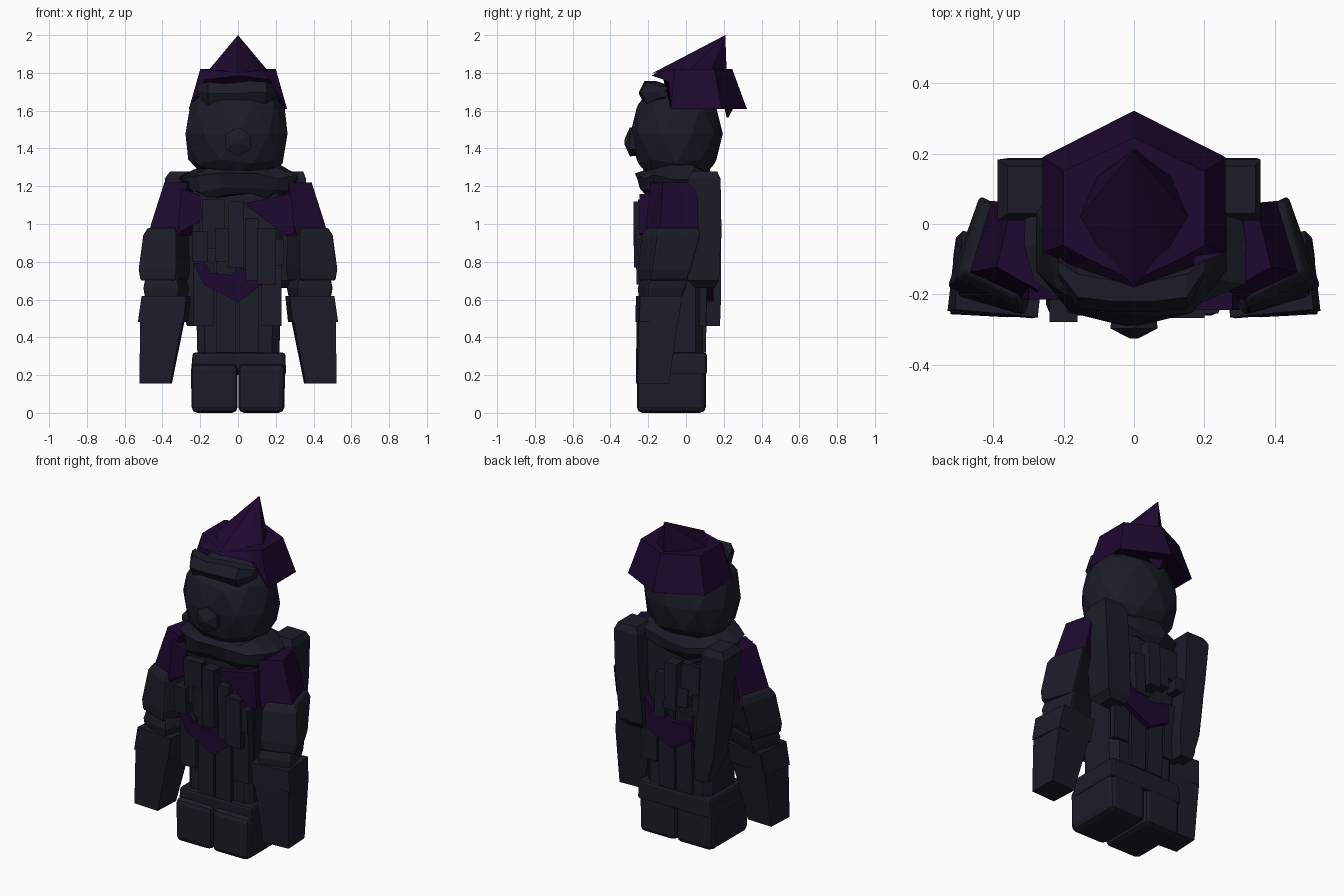
import bpy, bmesh, math, random
from mathutils import Vector

random.seed(4)


def material(name, rgb):
    m = bpy.data.materials.new(name)
    m.diffuse_color = (*rgb, 1)
    return m


SLATE = material("dark slate", (0.0112, 0.0117, 0.0205))
PURPLE = material("deep purple", (0.0128, 0.0026, 0.0285))


def finish(bm, name, mat, bevel=0.0):
    bmesh.ops.recalc_face_normals(bm, faces=bm.faces)
    me = bpy.data.meshes.new(name)
    bm.to_mesh(me)
    bm.free()
    me.materials.append(mat)
    ob = bpy.data.objects.new(name, me)
    bpy.context.collection.objects.link(ob)
    if bevel:
        b = ob.modifiers.new("bevel", 'BEVEL')
        b.width, b.segments = bevel, 2
    return ob


def skin(name, rings, mat, bevel=0.0):
    """Join equally long rings of points, capping both ends."""
    bm = bmesh.new()
    vs = [[bm.verts.new(p) for p in r] for r in rings]
    n = len(vs[0])
    for a, b in zip(vs, vs[1:]):
        for i in range(n):
            j = (i + 1) % n
            bm.faces.new((a[i], a[j], b[j], b[i]))
    bm.faces.new(vs[0])
    bm.faces.new(vs[-1])
    return finish(bm, name, mat, bevel)


def loft(name, rows, mat=SLATE, s=1, cut=0.0, turn=0.0, bevel=0.0):
    """Rows are (z, x0, x1, y0, y1), mirrored by s; cut chamfers the corners,
    turn yaws the section inside its bounds."""
    rings = []
    for z, x0, x1, y0, y1 in rows:
        w, h, c = (x1 - x0) * turn, (y1 - y0) * turn, cut
        if c:
            pts = [(x0 + c, y0), (x1 - c, y0), (x1, y0 + c), (x1, y1 - c),
                   (x1 - c, y1), (x0 + c, y1), (x0, y1 - c), (x0, y0 + c)]
        else:
            pts = [(x0 + w, y0), (x1, y0 + h), (x1 - w, y1), (x0, y1 - h)]
        rings.append([(x * s, y, z) for x, y in pts])
    return skin(name, rings, mat, bevel)


def blob(name, centre, size, power=1.0, mat=SLATE):
    """Faceted ball; a power below one makes it boxier."""
    bm = bmesh.new()
    bmesh.ops.create_icosphere(bm, subdivisions=2, radius=1)
    for v in bm.verts:
        v.co = Vector(c + math.copysign(abs(k) ** power, k) * r for c, k, r in zip(centre, v.co, size))
    return finish(bm, name, mat)


def slab(name, pts, y0, y1, mat):
    """Polygon in x and z, extruded from y0 to y1."""
    return skin(name, [[(x, y, z) for x, z in pts] for y in (y0, y1)], mat)


SIDES = ((1, "left"), (-1, "right"))

# Boots and the hem above them
for s, side in SIDES:
    loft(side + "_boot", [(0, 0.002, 0.245, -0.26, 0.105), (0.26, 0.002, 0.25, -0.26, 0.105)],
         s=s, bevel=0.03)
loft("robe_hem", [(0.2, -0.25, 0.255, -0.225, 0.11), (0.32, -0.24, 0.25, -0.225, 0.11)], bevel=0.015)

# Robe skirt and torso
loft("robe_body", [(0.3, -0.215, 0.22, -0.2, 0.09), (0.7, -0.225, 0.225, -0.2, 0.09),
                   (0.95, -0.24, 0.24, -0.21, 0.1), (1.2, -0.24, 0.24, -0.2, 0.09)], cut=0.04)
for i in range(4):
    x = -0.235 + i * 0.12
    low = 0.46 if i in (0, 3) else 0.32
    loft("front_panel", [(low, x, x + 0.105, -0.225, -0.18), (0.8, x, x + 0.105, -0.225, -0.18)])
    loft("back_panel", [(low, x, x + 0.105, 0.07, 0.105), (0.8, x, x + 0.105, 0.07, 0.115)])

# Pointed purple sash, front and back
slab("front_sash", [(-0.235, 0.79), (-0.18, 0.8), (-0.14, 0.74), (-0.03, 0.73), (0.0, 0.77),
                    (0.2, 0.73), (0.1, 0.66), (0.0, 0.585), (-0.18, 0.68)], -0.24, -0.18, PURPLE)
slab("back_sash", [(0.225, 0.92), (0.13, 0.79), (0.0, 0.75), (-0.13, 0.77), (-0.13, 0.66),
                   (0.0, 0.59), (0.2, 0.69)], 0.08, 0.145, PURPLE)

# Hanging strips on chest and back: x0, x1, bottom, top
strips = [(-0.19, -0.07, 0.87, 1.13), (-0.12, -0.05, 0.8, 0.98), (-0.05, 0.03, 0.77, 1.12),
          (0.04, 0.11, 0.7, 1.03), (0.10, 0.2, 0.68, 0.98), (-0.24, -0.16, 0.8, 0.96), (0.17, 0.24, 0.78, 0.92)]
for i, (x0, x1, z0, z1) in enumerate(strips):
    d = 0.012 * (i % 3)
    loft("chest_strip", [(z0, x0, x1, -0.25 - d, -0.19), (z1, x0, x1, -0.255 - d, -0.19)])
    if i not in (4, 6):
        loft("back_strip", [(z0 + 0.07, x0, x1, 0.08, 0.15 + d), (z1, x0, x1, 0.08, 0.14 + d)])

# Purple lapels reaching from the shoulders to the chest
slab("left_lapel", [(0.03, 1.11), (0.28, 1.16), (0.3, 0.95), (0.25, 0.94)], -0.245, -0.17, PURPLE)
slab("right_lapel", [(-0.3, 1.19), (-0.2, 1.15), (-0.19, 1.02), (-0.32, 0.95)], -0.215, -0.15, PURPLE)
slab("back_lapel", [(-0.2, 1.16), (-0.04, 1.1), (-0.12, 1.03), (-0.2, 1.05)], 0.08, 0.115, PURPLE)

# Crumpled scarf around the neck
N = 14
rings = []
for z, rx, ry in ((1.15, 0.22, 0.16), (1.19, 0.28, 0.195), (1.25, 0.325, 0.205), (1.3, 0.22, 0.18)):
    row = []
    for i in range(N):
        a = math.tau * i / N
        k = random.uniform(0.93, 1.06)
        c, q = (math.copysign(abs(f(a)) ** 0.8, f(a)) for f in (math.cos, math.sin))
        row.append((rx * k * c, -0.06 + ry * k * q, z + random.uniform(-0.025, 0.02)))
    rings.append(row)
skin("scarf", rings, SLATE)

# Arms: yawed shoulder and upper sleeve, elbow, wrist cuff, straight forearm
for s, side in SIDES:
    loft(side + "_shoulder", [(0.94, 0.25, 0.475, -0.215, 0.065), (1.0, 0.235, 0.46, -0.21, 0.065),
                              (1.22, 0.225, 0.39, -0.19, 0.06)], s=s, mat=PURPLE, turn=0.27)
    loft(side + "_upper_sleeve", [(0.70, 0.26, 0.52, -0.252, 0.005), (0.76, 0.25, 0.53, -0.257, 0.03),
                                  (0.94, 0.26, 0.505, -0.24, 0.08), (0.98, 0.28, 0.48, -0.21, 0.07)],
         s=s, turn=0.27, bevel=0.012)
    loft(side + "_elbow", [(0.58, 0.27, 0.49, -0.25, -0.03), (0.66, 0.255, 0.505, -0.26, 0.0),
                           (0.73, 0.28, 0.49, -0.24, 0.02)], s=s, turn=0.22, bevel=0.015)
    loft(side + "_wrist_cuff", [(0.48, 0.265, 0.53, -0.268, -0.04), (0.62, 0.25, 0.51, -0.265, -0.02)],
         s=s, turn=0.09)
    loft(side + "_forearm", [(0.155, 0.35, 0.522, -0.265, -0.09), (0.5, 0.28, 0.518, -0.262, -0.04)],
         s=s, turn=0.05)

# Long slabs hanging behind the shoulders
loft("left_back_slab", [(0.66, 0.19, 0.29, 0.05, 0.15), (0.7, 0.17, 0.33, 0.01, 0.175),
                        (1.0, 0.19, 0.35, 0.01, 0.187), (1.24, 0.2, 0.36, 0.01, 0.183),
                        (1.278, 0.22, 0.345, 0.03, 0.165)])
loft("right_back_slab", [(0.46, -0.27, -0.19, 0.1, 0.18), (0.6, -0.31, -0.18, 0.05, 0.185),
                         (1.0, -0.36, -0.22, 0.01, 0.187), (1.24, -0.388, -0.23, 0.01, 0.183),
                         (1.278, -0.36, -0.25, 0.03, 0.165)])

# Head, gem-like nose and heavy brow
blob("head", (-0.008, -0.05, 1.478), (0.283, 0.245, 0.285), 0.92)
nose = [[(r * math.sin(math.tau * i / 6), y, 1.435 + r * math.cos(math.tau * i / 6)) for i in range(6)]
        for y, r in ((-0.2, 0.07), (-0.297, 0.077), (-0.326, 0.012))]
skin("nose", nose, SLATE)
brow = []
for x, y, z, h, d in ((-0.215, -0.12, 1.71, 0.03, 0.03), (-0.16, -0.175, 1.69, 0.065, 0.065),
                      (-0.06, -0.19, 1.69, 0.055, 0.06), (0.06, -0.19, 1.695, 0.065, 0.06),
                      (0.15, -0.175, 1.695, 0.06, 0.065), (0.2, -0.12, 1.7, 0.03, 0.03)):
    brow.append([(x, y + d * math.cos(a), z + h * math.sin(a) * 1.1) for a in (math.tau * i / 6 for i in range(6))])
skin("brow", brow, SLATE)

# Six-sided hood with raised front edge
rim = [(0, 0.322, 1.61), (0.26, 0.19, 1.61), (0.26, -0.08, 1.61), (0.17, -0.12, 1.765),
       (0, -0.18, 1.785), (-0.17, -0.12, 1.765), (-0.26, -0.08, 1.61), (-0.26, 0.19, 1.61)]
crown = [(0, 0.245, 1.82), (0.2, 0.15, 1.82), (0.2, -0.06, 1.82), (0.13, -0.1, 1.815),
         (0, -0.16, 1.8), (-0.13, -0.1, 1.815), (-0.2, -0.06, 1.82), (-0.2, 0.15, 1.82)]
skin("hood", [rim, crown], PURPLE)

# Leaning peak on top of the hood
base = [(0, 0.215, 1.81), (0.11, 0.13, 1.81), (0.155, 0.02, 1.815), (0.1, -0.08, 1.81),
        (0, -0.175, 1.8), (-0.1, -0.08, 1.81), (-0.155, 0.02, 1.815), (-0.11, 0.13, 1.81)]
bm = bmesh.new()
vs = [bm.verts.new(p) for p in base]
tip = bm.verts.new((0, 0.208, 2.0))
for i in range(8):
    bm.faces.new((vs[i], vs[(i + 1) % 8], tip))
bm.faces.new(vs)
finish(bm, "hood_peak", PURPLE)

# Small point hanging below the back rim
skin("hood_tail", [[(-0.1, 0.2, 1.63), (0.1, 0.2, 1.63), (0, 0.26, 1.63)],
                   [(-0.01, 0.215, 1.565), (0.01, 0.215, 1.565), (0, 0.225, 1.565)]], PURPLE)
